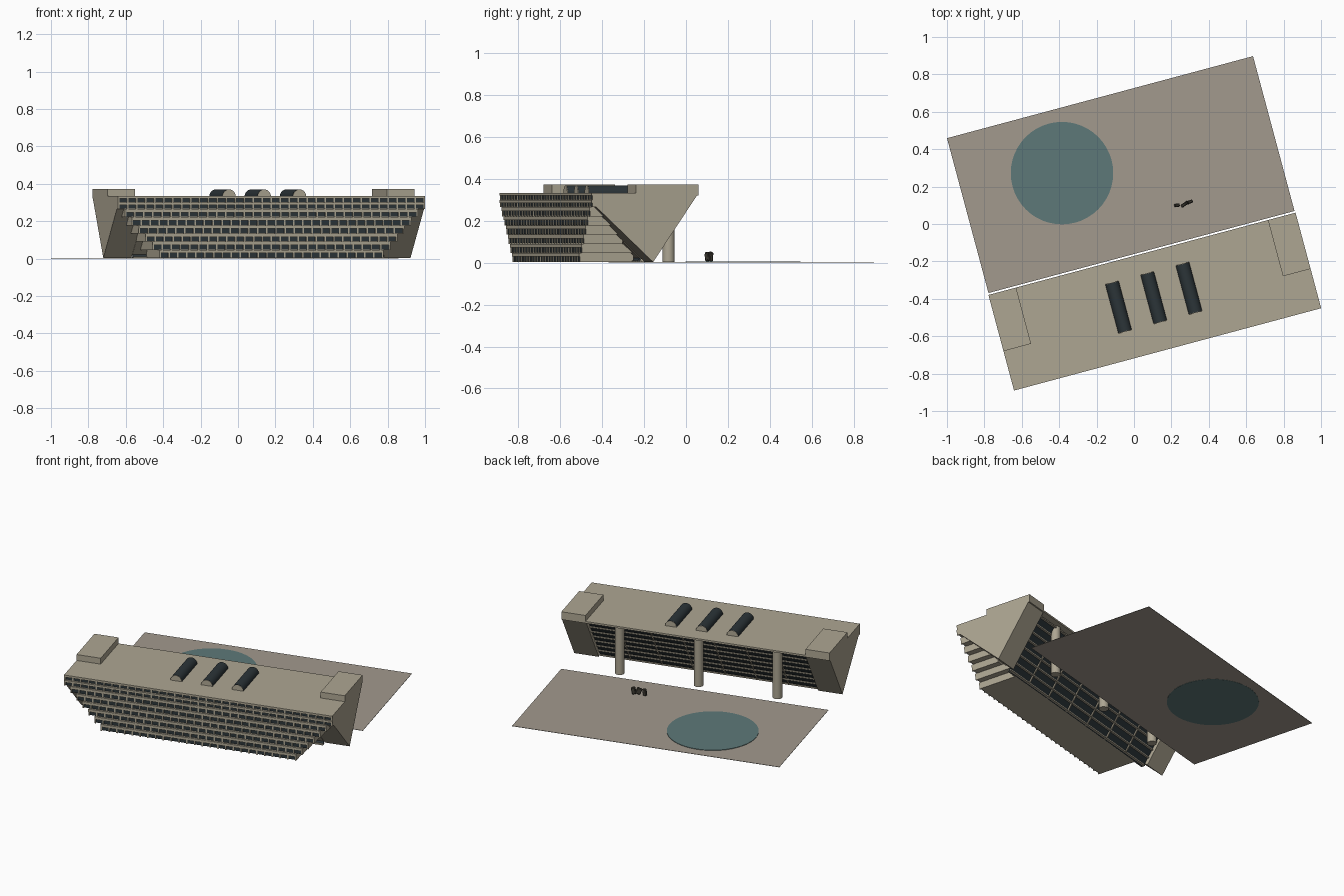
import bpy, bmesh, math
from mathutils import Matrix

if "Cube" in bpy.data.objects:
    bpy.data.objects.remove(bpy.data.objects["Cube"])

TURN = Matrix.Rotation(math.radians(15), 4, 'Z')   # whole site is turned on the grid


def material(name, rgb):
    m = bpy.data.materials.new(name)
    m.diffuse_color = (*rgb, 1)
    m.use_nodes = True
    m.node_tree.nodes["Principled BSDF"].inputs["Base Color"].default_value = m.diffuse_color
    return m


CONCRETE = material("concrete", (0.42, 0.38, 0.29))
PAVING = material("paving", (0.36, 0.32, 0.27))
GLASS = material("dark_glass", (0.025, 0.035, 0.04))
WATER = material("water", (0.11, 0.19, 0.19))
BRONZE = material("bronze", (0.05, 0.045, 0.035))


def finish(name, bm, mat):
    bmesh.ops.recalc_face_normals(bm, faces=bm.faces)
    me = bpy.data.meshes.new(name)
    bm.to_mesh(me)
    bm.free()
    me.materials.append(mat)
    ob = bpy.data.objects.new(name, me)
    bpy.context.collection.objects.link(ob)
    ob.matrix_world = TURN
    return ob


def boxes(name, items, mat):
    """Boxes given as (u0, u1, v0, v1, z0, z1)."""
    bm = bmesh.new()
    for u0, u1, v0, v1, z0, z1 in items:
        m = Matrix.Translation(((u0 + u1) / 2, (v0 + v1) / 2, (z0 + z1) / 2)) \
            @ Matrix.Diagonal((u1 - u0, v1 - v0, z1 - z0, 1))
        bmesh.ops.create_cube(bm, size=1, matrix=m)
    return finish(name, bm, mat)


def prism(name, profile, spans, mat):
    """Extrude a (v, z) profile along each (u0, u1) span."""
    bm = bmesh.new()
    for u0, u1 in spans:
        f = bm.faces.new([bm.verts.new((u0, v, z)) for v, z in profile])
        r = bmesh.ops.extrude_face_region(bm, geom=[f])
        bmesh.ops.translate(bm, vec=(u1 - u0, 0, 0),
                            verts=[g for g in r["geom"] if isinstance(g, bmesh.types.BMVert)])
    return finish(name, bm, mat)


def smooth(ob):
    bpy.ops.object.select_all(action='DESELECT')
    ob.select_set(True)
    bpy.context.view_layer.objects.active = ob
    bpy.ops.object.shade_smooth_by_angle()


HALF, FRONT, BACK, ROOF = 0.85, -0.694, -0.165, 0.334
FOOT, BASE, WALL = -0.39, 0.003, 0.695


def slope(z, inset=0.0):
    """v of the leaning back facade at height z."""
    return FOOT + (BACK - FOOT) * z / ROOF - inset


# leaning end walls
prism("end_walls", [(BACK, ROOF), (FOOT, BASE), (-0.67, 0.265), (FRONT + 0.01, 0.265),
                    (FRONT + 0.01, ROOF)], [(WALL, HALF), (-HALF, -WALL)], CONCRETE)

# core between the end walls, closed behind by sloping glass
prism("core", [(slope(0.32, 0.036), 0.32), (slope(0.02, 0.036), 0.02), (-0.67, 0.265),
               (-0.68, 0.32)], [(-WALL, WALL)], CONCRETE)
prism("back_glass", [(slope(0.32, 0.03), 0.32), (slope(BASE, 0.03), BASE),
                     (slope(BASE, 0.04), BASE), (slope(0.32, 0.04), 0.32)],
      [(-WALL, WALL)], GLASS)

# roof slab and corner penthouses
boxes("roof_slab", [(-HALF, HALF, FRONT, -0.19, 0.322, ROOF),
                    (-HALF, HALF, -0.19, BACK, 0.322, ROOF)], CONCRETE)
boxes("roof_penthouses", [(0.697, HALF, -0.476, BACK, ROOF - 0.01, 0.373),
                          (-HALF, -0.697, -0.476, BACK, ROOF - 0.01, 0.373)], CONCRETE)

# stepped front storeys: each one longer than the one below
storeys = [(0.62 + i * 0.0383, BASE + i * 0.0437, BASE + (i + 1) * 0.0437) for i in range(6)]
storeys += [(HALF, 0.265, 0.30), (HALF, 0.30, ROOF)]
bodies, bands, panes, fins = [], [], [], []
for half, z0, z1 in storeys:
    sill = z0 + (z1 - z0) * 0.6
    back = min(slope(z0, 0.038), -0.23)
    bodies.append((-half, half, FRONT + 0.014, back if half < WALL else -0.5, z0, z1))
    bands.append((-half, half, FRONT, FRONT + 0.016, sill, z1))
    panes.append((-half + 0.008, half - 0.008, FRONT + 0.008, FRONT + 0.016, z0 + 0.003, sill))
    n = round(2 * half / 0.05)
    for k in range(n + 1):
        c = -half + 0.004 + (2 * half - 0.008) * k / n
        fins.append((c - 0.004, c + 0.004, FRONT + 0.003, FRONT + 0.016, z0, sill))
# upper bodies stay in front of the recessed glass
boxes("storey_bodies", bodies, CONCRETE)
boxes("storey_spandrels", bands, CONCRETE)
boxes("storey_windows", panes, GLASS)
boxes("window_fins", fins, CONCRETE)

# back facade: floor edges and sloping mullions
boxes("back_floor_edges", [(-WALL, WALL, slope(z, 0.045), slope(z, 0.018), z, z + 0.008)
                           for z in [BASE + i * 0.0437 for i in range(8)]], CONCRETE)
prism("back_mullions", [(slope(0.32, 0.02), 0.32), (slope(BASE, 0.02), BASE),
                        (slope(BASE, 0.04), BASE), (slope(0.32, 0.04), 0.32)],
      [(k * 0.2 - 0.104, k * 0.2 - 0.096) for k in range(-2, 4)], CONCRETE)

# three round towers under the overhang
bm = bmesh.new()
for u in (-0.5, 0, 0.5):
    bmesh.ops.create_cone(bm, cap_ends=True, segments=24, radius1=0.029, radius2=0.029,
                          depth=0.325, matrix=Matrix.Translation((u, -0.22, 0.1655)))
smooth(finish("stair_towers", bm, CONCRETE))

# barrel-vault skylights with solid ends
arc = [(math.cos(math.pi * i / 16), math.sin(math.pi * i / 16)) for i in range(17)]


def vaults(name, r, v0, v1, mat):
    bm = bmesh.new()
    for u in (-0.195, 0, 0.195):
        f = bm.faces.new([bm.verts.new((u + r * a, v0, ROOF - 0.001 + r * b)) for a, b in arc])
        ext = bmesh.ops.extrude_face_region(bm, geom=[f])
        bmesh.ops.translate(bm, vec=(0, v1 - v0, 0),
                            verts=[g for g in ext["geom"] if isinstance(g, bmesh.types.BMVert)])
    smooth(finish(name, bm, mat))


vaults("skylight_vaults", 0.037, -0.541, -0.275, GLASS)
vaults("skylight_ends", 0.036, -0.544, -0.272, CONCRETE)

# plaza and round pool
boxes("plaza", [(-0.847, 0.847, -0.155, 0.702, 0.001, 0.003)], PAVING)
bm = bmesh.new()
centre = TURN.inverted() @ Matrix.Translation((-0.385, 0.272, 0.003))
bmesh.ops.create_cone(bm, cap_ends=True, segments=48, radius1=0.274, radius2=0.274,
                      depth=0.006, matrix=centre)
finish("pool", bm, WATER)

# three-piece sculpture on a thin base
bm = bmesh.new()
for x, y, s, tilt, turn in ((0.23, 0.10, (0.024, 0.018, 0.042), 10, 5),
                            (0.27, 0.105, (0.032, 0.018, 0.04), -25, 35),
                            (0.298, 0.118, (0.026, 0.018, 0.045), 12, 20)):
    m = TURN.inverted() @ Matrix.Translation((x, y, 0.029)) \
        @ Matrix.Rotation(math.radians(turn), 4, 'Z') \
        @ Matrix.Rotation(math.radians(tilt), 4, 'Y') @ Matrix.Diagonal((*s, 1))
    bmesh.ops.create_cube(bm, size=1, matrix=m)
bmesh.ops.bevel(bm, geom=bm.edges[:], offset=0.004, segments=1, affect='EDGES')
finish("plaza_sculpture", bm, BRONZE)
